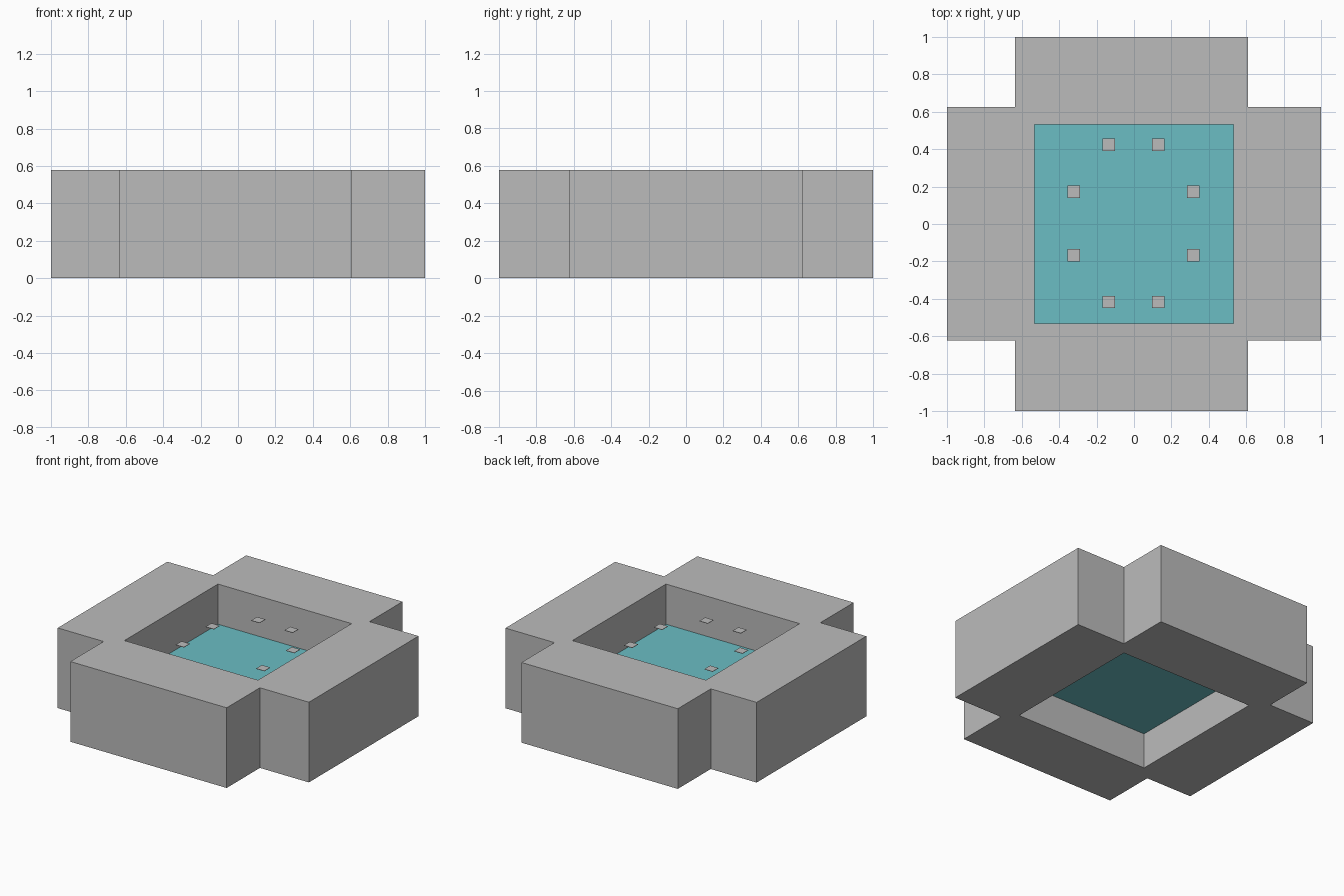
import bpy, bmesh

if "Cube" in bpy.data.objects:
    bpy.data.objects.remove(bpy.data.objects["Cube"])


def material(name, rgb):
    m = bpy.data.materials.new(name)
    m.diffuse_color = (*rgb, 1)
    m.use_nodes = True
    m.node_tree.nodes["Principled BSDF"].inputs["Base Color"].default_value = m.diffuse_color
    return m


def add_object(name, bm, mat):
    bmesh.ops.recalc_face_normals(bm, faces=bm.faces)
    me = bpy.data.meshes.new(name)
    bm.to_mesh(me)
    bm.free()
    me.materials.append(mat)
    ob = bpy.data.objects.new(name, me)
    bpy.context.collection.objects.link(ob)
    return ob


def box(name, x, y, z, mat):
    bm = bmesh.new()
    bmesh.ops.create_cube(bm, size=1)
    for v in bm.verts:
        v.co = [r[0] if c < 0 else r[1] for c, r in zip(v.co, (x, y, z))]
    return add_object(name, bm, mat)


stone = material("grey_stone", (0.5, 0.5, 0.5))
water = material("teal_water", (0.147, 0.509, 0.552))

H = 0.577   # wall height
R = 0.532   # half width of the pool opening

# Cross-shaped surround, open through the middle, made on a grid of cells
xs = [-1, -0.635, -R, R, 0.61, 1]
ys = [-1, -0.622, -R, R, 0.625, 1]
bm = bmesh.new()
for i in range(5):
    for j in range(5):
        corner = i in (0, 4) and j in (0, 4)
        if corner or (i, j) == (2, 2):
            continue
        bm.faces.new([bm.verts.new((x, y, 0)) for x, y in (
            (xs[i], ys[j]), (xs[i + 1], ys[j]),
            (xs[i + 1], ys[j + 1]), (xs[i], ys[j + 1]))])
bmesh.ops.remove_doubles(bm, verts=bm.verts, dist=1e-5)
ext = bmesh.ops.extrude_face_region(bm, geom=bm.faces[:], use_keep_orig=True)
top = [g for g in ext["geom"] if isinstance(g, bmesh.types.BMVert)]
bmesh.ops.translate(bm, verts=top, vec=(0, 0, H))
bmesh.ops.dissolve_limit(bm, angle_limit=0.01, verts=bm.verts, edges=bm.edges)
add_object("pool_surround", bm, stone)

# Water slab
box("water", (-R, R), (-R, R), (0.256, 0.288), water)

# Ring of small floating plates
S = 0.033
for n, (px, py) in enumerate([(0.132, 0.42), (0.32, 0.17)]):
    for sx in (-1, 1):
        for sy in (-1, 1):
            x, y = sx * px - 0.003, sy * py + 0.003
            box(f"plate_{n}_{sx}_{sy}", (x - S, x + S), (y - S, y + S),
                (0.464, 0.467), stone)
